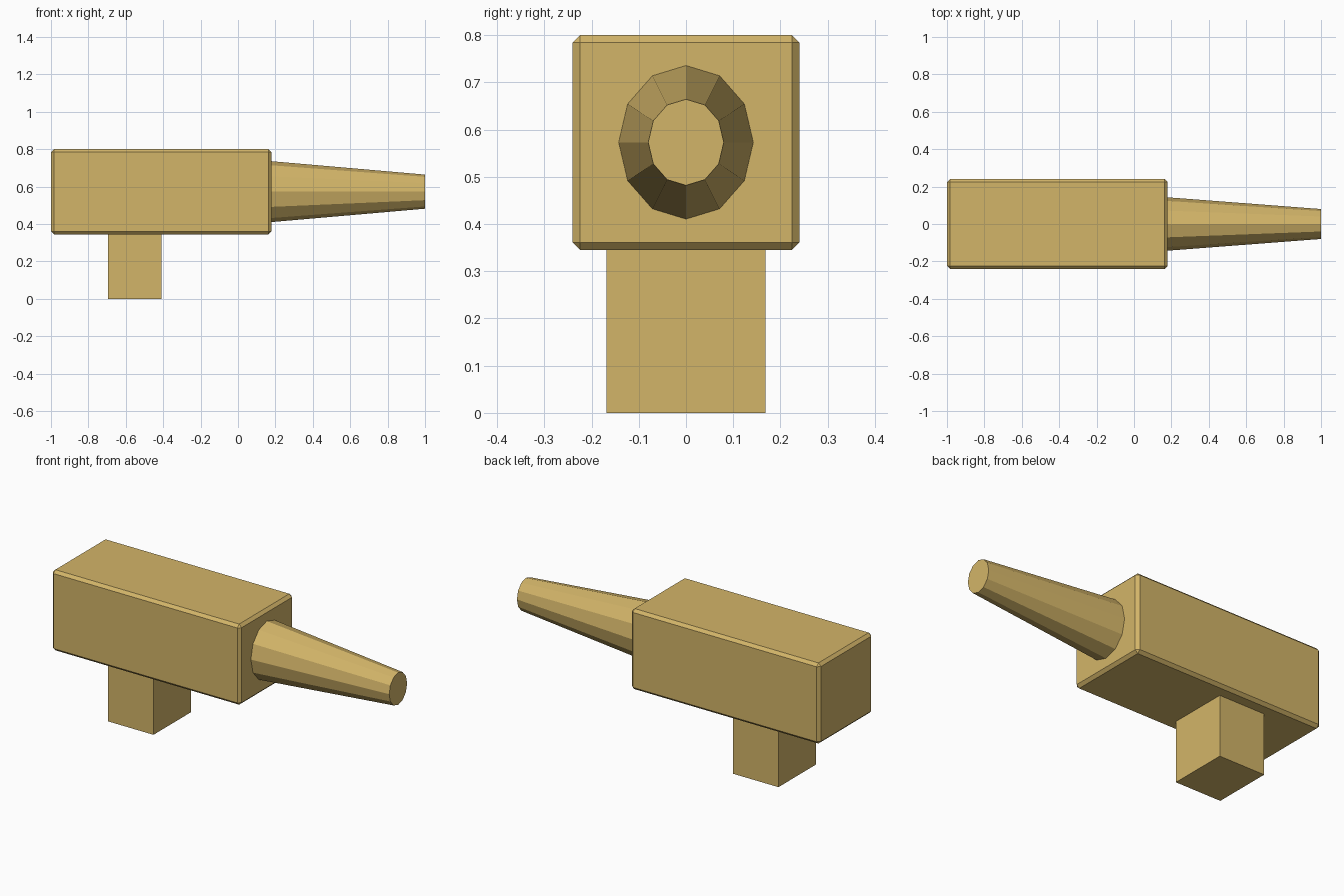
import bpy, bmesh
from mathutils import Matrix, Vector

if "Cube" in bpy.data.objects:
    bpy.data.objects.remove(bpy.data.objects["Cube"])

tan = bpy.data.materials.new("sand_tan")
tan.diffuse_color = (0.65, 0.46, 0.14, 1)
tan.use_nodes = True
tan.node_tree.nodes["Principled BSDF"].inputs["Base Color"].default_value = tan.diffuse_color


def add_object(name, bm):
    bmesh.ops.recalc_face_normals(bm, faces=bm.faces)
    mesh = bpy.data.meshes.new(name)
    bm.to_mesh(mesh)
    bm.free()
    mesh.materials.append(tan)
    obj = bpy.data.objects.new(name, mesh)
    bpy.context.collection.objects.link(obj)
    return obj


def box(name, lo, hi, chamfer=0):
    lo, hi = Vector(lo), Vector(hi)
    bm = bmesh.new()
    bmesh.ops.create_cube(bm, size=1, matrix=Matrix.Translation((lo + hi) / 2)
                          @ Matrix.Diagonal((*(hi - lo), 1)))
    obj = add_object(name, bm)
    if chamfer:
        mod = obj.modifiers.new("chamfer", 'BEVEL')
        mod.width = chamfer
        mod.segments = 1
    return obj


# Chamfered main housing
box("housing", (-1.0, -0.24, 0.345), (0.18, 0.24, 0.80), 0.016)

# Support post under the rear half
box("support_post", (-0.695, -0.168, 0.0), (-0.41, 0.168, 0.35))

# Tapered twelve-sided barrel, slightly taller than wide
start, end = 0.175, 1.0
bm = bmesh.new()
bmesh.ops.create_cone(bm, cap_ends=True, segments=12, radius1=0.143,
                      radius2=0.08, depth=end - start,
                      matrix=Matrix.Translation(((start + end) / 2, 0, 0.573))
                      @ Matrix.Diagonal((1, 1, 1.14, 1))
                      @ Matrix.Rotation(1.5707963, 4, 'Y'))
add_object("barrel", bm)
